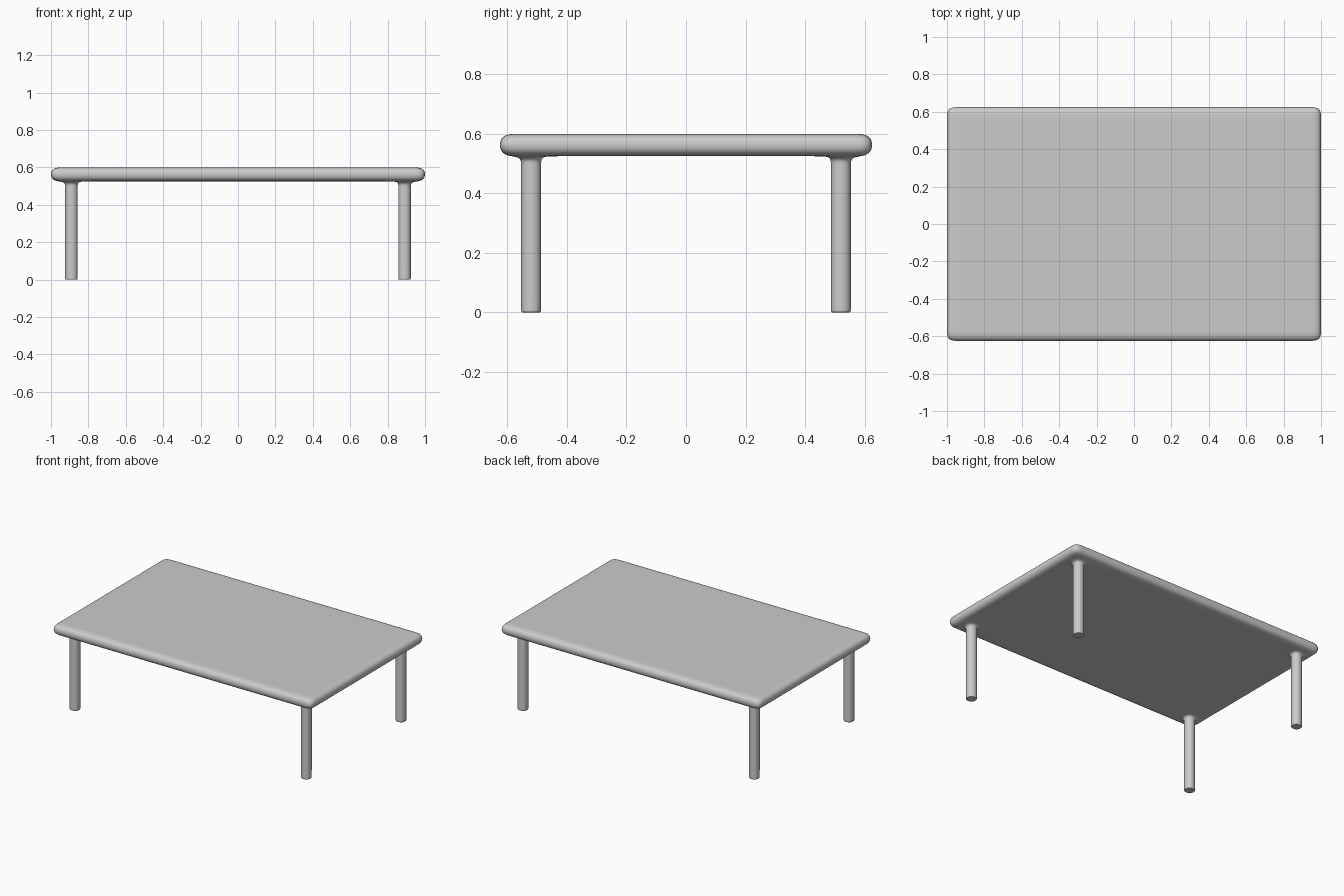
import bpy, bmesh

if "Cube" in bpy.data.objects:
    bpy.data.objects.remove(bpy.data.objects["Cube"])

# Cage lines: outer rim, leg outer side, leg inner side, holding loop
half_x = [1.003, 0.927, 0.854, 0.815]
half_y = [0.628, 0.557, 0.484, 0.445]
TOP, UNDER = 0.60, 0.525


def mirrored(vals):
    return [-v for v in vals] + vals[::-1]


xs, ys = mirrored(half_x), mirrored(half_y)
bm = bmesh.new()

# Underside grid
grid = [[bm.verts.new((x, y, UNDER)) for y in ys] for x in xs]
faces = {}
for i in range(len(xs) - 1):
    for j in range(len(ys) - 1):
        faces[i, j] = bm.faces.new((grid[i][j], grid[i][j + 1],
                                    grid[i + 1][j + 1], grid[i + 1][j]))

# Slab: upper grid plus a side wall
upper = [[bm.verts.new((x, y, TOP)) for y in ys] for x in xs]
n = len(xs) - 1
for i in range(n):
    for j in range(n):
        bm.faces.new((upper[i][j], upper[i + 1][j],
                      upper[i + 1][j + 1], upper[i][j + 1]))
rim = ([(i, 0) for i in range(n)] + [(n, j) for j in range(n)]
       + [(i, n) for i in range(n, 0, -1)] + [(0, j) for j in range(n, 0, -1)])
for (a, b), (c, d) in zip(rim, rim[1:] + rim[:1]):
    bm.faces.new((grid[a][b], grid[c][d], upper[c][d], upper[a][b]))

# Legs grown downward from the four corner cells
legs = [faces[i, j] for i in (1, n - 2) for j in (1, n - 2)]
for z in (UNDER - 0.03, UNDER - 0.06, 0.012, 0.0):
    legs = bmesh.ops.extrude_discrete_faces(bm, faces=legs)["faces"]
    for f in legs:
        for v in f.verts:
            v.co.z = z
bmesh.ops.inset_individual(bm, faces=legs, thickness=0.012)

bmesh.ops.recalc_face_normals(bm, faces=bm.faces[:])
mesh = bpy.data.meshes.new("table")
bm.to_mesh(mesh)
bm.free()
mesh.polygons.foreach_set("use_smooth", [True] * len(mesh.polygons))
table = bpy.data.objects.new("table", mesh)
bpy.context.collection.objects.link(table)

# Rounded edges and blended legs
sub = table.modifiers.new("rounding", "SUBSURF")
sub.levels = sub.render_levels = 3
